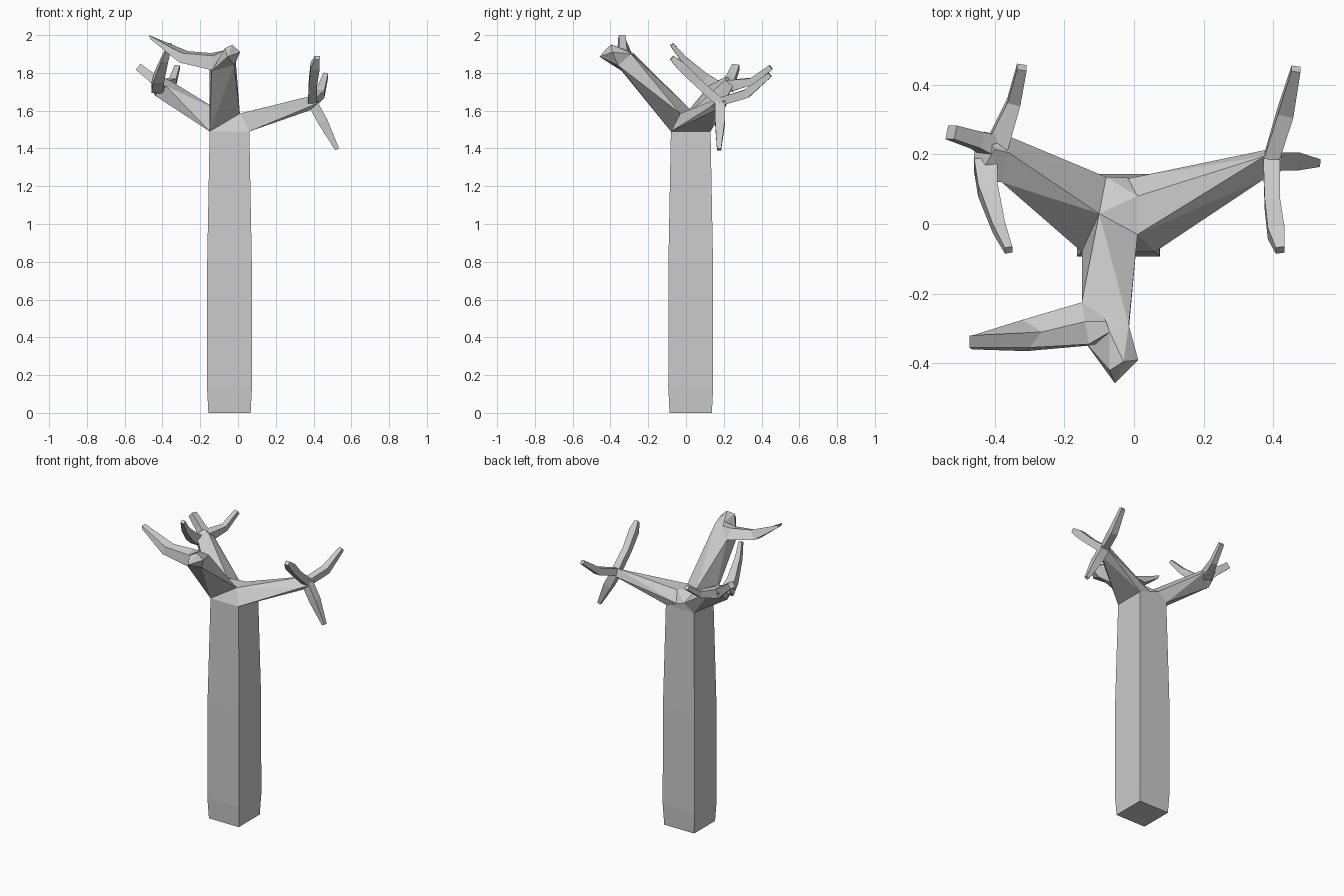
import bpy, bmesh
from mathutils import Vector


def finish(name, bm):
    bmesh.ops.recalc_face_normals(bm, faces=bm.faces[:])
    me = bpy.data.meshes.new(name)
    bm.to_mesh(me)
    bm.free()
    ob = bpy.data.objects.new(name, me)
    bpy.context.collection.objects.link(ob)
    return ob


def hull(name, pts):
    """Flat-faced solid wrapped around a few points."""
    bm = bmesh.new()
    vs = [bm.verts.new(p) for p in pts]
    res = bmesh.ops.convex_hull(bm, input=vs)
    junk = {g for g in res["geom_interior"] + res["geom_unused"]
            if isinstance(g, bmesh.types.BMVert)}
    bmesh.ops.delete(bm, geom=list(junk), context='VERTS')
    return finish(name, bm)


def loft(name, rings):
    """Skin a chain of four-cornered rings, closing both ends."""
    bm = bmesh.new()
    vr = [[bm.verts.new(p) for p in r] for r in rings]
    for a, b in zip(vr, vr[1:]):
        for i in range(4):
            j = (i + 1) % 4
            bm.faces.new((a[i], a[j], b[j], b[i]))
    bm.faces.new(vr[0])
    bm.faces.new(vr[-1])
    return finish(name, bm)


def limb(name, path, side):
    """Square tapering limb; path = (x, y, z, half width), side = width axis."""
    pts = [Vector(p[:3]) for p in path]
    rings = []
    for i, p in enumerate(pts):
        t = (pts[min(i + 1, len(pts) - 1)] - pts[max(i - 1, 0)]).normalized()
        s = Vector(side)
        s = (s - t * s.dot(t)).normalized()
        u = t.cross(s)
        r = path[i][3]
        rings.append([p + s * a * r + u * b * r
                      for a, b in ((1, 1), (-1, 1), (-1, -1), (1, -1))])
    return loft(name, rings)


# Trunk: slightly tapered square column
cx, cy = -0.045, 0.025
loft("trunk", [[(cx + a * r, cy + b * r, z)
                for a, b in ((1, 1), (-1, 1), (-1, -1), (1, -1))]
               for z, r in ((0, 0.112), (0.14, 0.119), (0.8, 0.118), (1.49, 0.105))])

# Crown where the main branches meet
A, B, C, D = (-0.15, -0.08, 1.49), (0.06, -0.08, 1.49), (0.06, 0.13, 1.49), (-0.15, 0.13, 1.49)
P = (-0.10, 0.03, 1.60)
Q = (0.01, -0.03, 1.585)
R = (0.01, 0.08, 1.585)
S = (-0.08, 0.135, 1.54)
hull("crown", [A, B, C, D, P, Q, R, S])

# Main branches
front_end = [(-0.14, -0.34, 1.81), (-0.02, -0.36, 1.84),
             (-0.015, -0.29, 1.90), (-0.15, -0.225, 1.85)]
hull("front_branch", [A, Q, P] + front_end + [(-0.13, -0.28, 1.89), (-0.07, -0.31, 1.92)])
hull("right_branch", [B, C, Q, R, (-0.02, 0.13, 1.52),
                      (0.375, 0.13, 1.62), (0.375, 0.195, 1.675),
                      (0.39, 0.215, 1.63), (0.39, 0.16, 1.605)])
hull("left_branch", [A, D, P, S, (-0.38, 0.12, 1.73), (-0.36, 0.205, 1.76),
                     (-0.355, 0.25, 1.73), (-0.44, 0.19, 1.68)])

# Knot and fork on the front branch
hull("front_tip", [front_end[0], front_end[1], front_end[2], (-0.07, -0.31, 1.92),
                   (-0.055, -0.457, 1.885), (0.012, -0.39, 1.91),
                   (-0.03, -0.395, 1.95), (-0.07, -0.42, 1.93)])
loft("front_fork", [
    [(-0.09, -0.345, 1.82), (-0.07, -0.31, 1.92), (-0.08, -0.28, 1.905), (-0.10, -0.24, 1.84)],
    [(-0.14, -0.35, 1.815), (-0.13, -0.345, 1.89), (-0.14, -0.28, 1.905), (-0.15, -0.225, 1.85)],
    [(-0.31, -0.365, 1.855), (-0.30, -0.355, 1.905), (-0.265, -0.31, 1.915), (-0.32, -0.275, 1.875)],
    [(-0.465, -0.36, 1.98), (-0.472, -0.355, 2.0), (-0.472, -0.32, 2.0), (-0.465, -0.32, 1.98)]])

# Knots where the twigs fork
hull("right_knot", [(0.375, 0.13, 1.62), (0.375, 0.195, 1.675), (0.39, 0.215, 1.63),
                    (0.39, 0.16, 1.605), (0.425, 0.21, 1.65), (0.42, 0.15, 1.64)])
hull("left_knot", [(-0.38, 0.12, 1.73), (-0.36, 0.205, 1.76), (-0.355, 0.25, 1.73),
                   (-0.44, 0.19, 1.68), (-0.46, 0.2, 1.73), (-0.455, 0.12, 1.74),
                   (-0.43, 0.265, 1.75), (-0.40, 0.215, 1.78)])

# Twigs
X, Y = (1, 0, 0), (0, 1, 0)
twigs = {
    "right_twig_front": ([(0.395, 0.18, 1.645, .024), (0.397, 0.06, 1.75, .022),
                          (0.408, -0.025, 1.835, .024), (0.42, -0.075, 1.88, .013)], X),
    "right_twig_back": ([(0.395, 0.19, 1.65, .022), (0.435, 0.32, 1.69, .023),
                         (0.465, 0.445, 1.79, .013)], X),
    "right_twig_low": ([(0.395, 0.18, 1.64, .026), (0.45, 0.18, 1.54, .026),
                        (0.525, 0.175, 1.395, .011)], Y),
    "left_twig_front": ([(-0.425, 0.17, 1.72, .034), (-0.42, 0.10, 1.77, .028),
                         (-0.388, -0.01, 1.87, .018), (-0.36, -0.075, 1.95, .011)], X),
    "left_twig_back": ([(-0.395, 0.22, 1.73, .032), (-0.345, 0.35, 1.755, .019),
                        (-0.322, 0.45, 1.83, .014)], X),
    "left_twig_side": ([(-0.40, 0.22, 1.73, .032), (-0.45, 0.24, 1.77, .024),
                        (-0.525, 0.263, 1.83, .02)], Y),
}
for name, (path, side) in twigs.items():
    limb(name, path, side)
